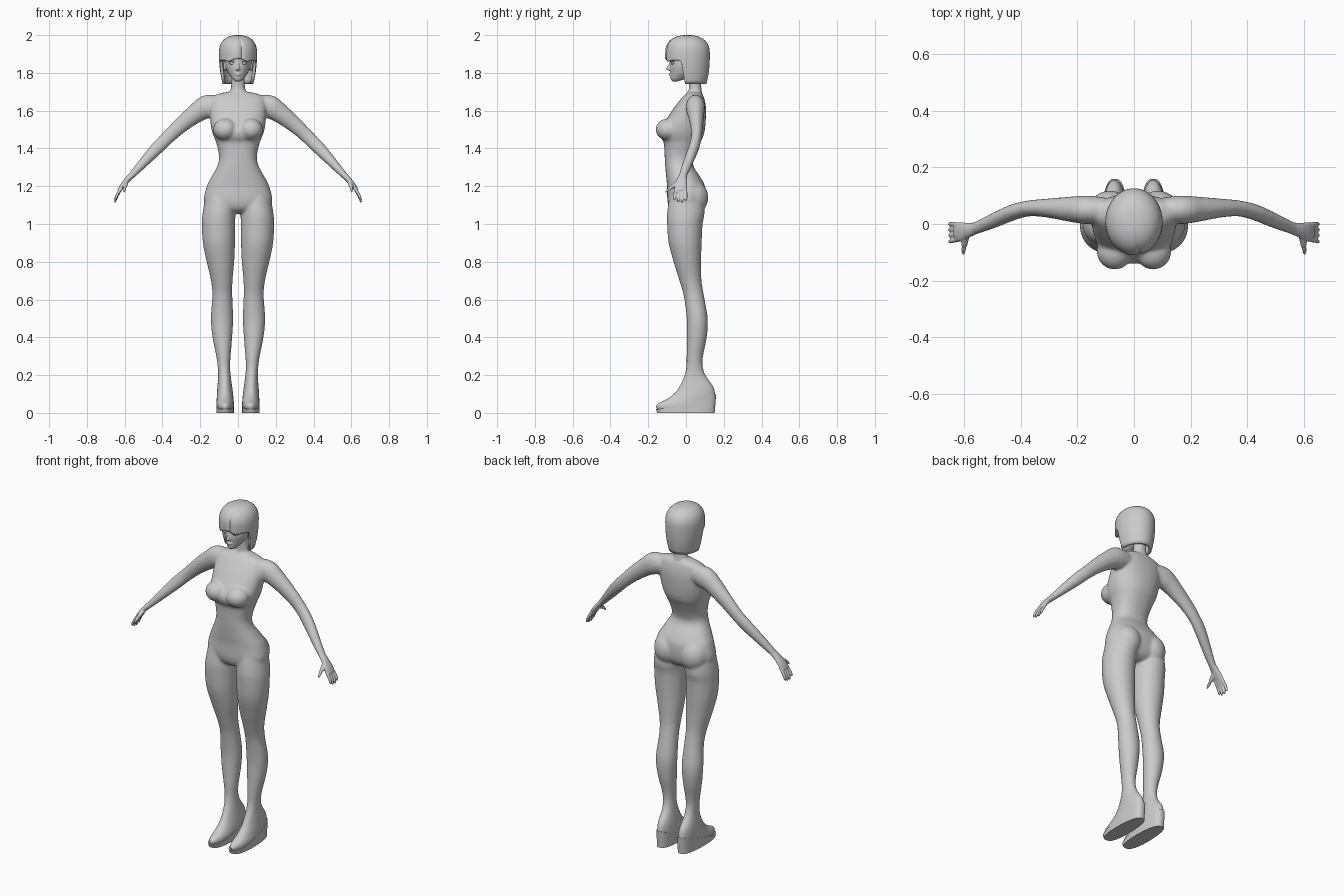
import bpy, bmesh, math
from mathutils import Vector, Matrix

if "Cube" in bpy.data.objects:
    bpy.data.objects.remove(bpy.data.objects["Cube"])


def catmull(rows, n):
    out = []
    for i in range(len(rows) - 1):
        p = [rows[max(i - 1, 0)], rows[i], rows[i + 1], rows[min(i + 2, len(rows) - 1)]]
        for k in range(n):
            t = k / n
            out.append([0.5 * (2 * b + (c - a) * t + (2 * a - 5 * b + 4 * c - d) * t * t
                               + (3 * b - a - 3 * c + d) * t ** 3) for a, b, c, d in zip(*p)])
    return out + [list(rows[-1])]


def loft(bm, rows, s=1, seg=32, e=2.0, along=False, sub=4):
    """Skin rings (x, y, z, a, b); along=True turns rings square to the path."""
    rows = catmull(rows, sub)
    pts = [Vector((s * r[0], r[1], r[2])) for r in rows]
    rings = []
    for i, (r, c) in enumerate(zip(rows, pts)):
        u, v = Vector((1, 0, 0)), Vector((0, 1, 0))
        if along:
            t = (pts[min(i + 1, len(pts) - 1)] - pts[max(i - 1, 0)]).normalized()
            ref = Vector((0, 1, 0)) if abs(t.y) < 0.8 else Vector((1, 0, 0))
            u = (ref - t * ref.dot(t)).normalized()
            v = t.cross(u)
        ring = []
        for k in range(seg):
            ca, sa = math.cos(math.tau * k / seg), math.sin(math.tau * k / seg)
            ca = math.copysign(abs(ca) ** (2 / e), ca)
            sa = math.copysign(abs(sa) ** (2 / e), sa)
            ring.append(bm.verts.new(c + u * r[3] * ca + v * r[4] * sa))
        rings.append(ring)
    for p, q in zip(rings, rings[1:]):
        for k in range(seg):
            bm.faces.new((p[k], p[(k + 1) % seg], q[(k + 1) % seg], q[k]))
    bm.faces.new(rings[0])
    bm.faces.new(rings[-1])


def slices(table):
    """(z, centre x, half width, front y, back y) -> loft rows."""
    return [(cx, (f + b) / 2, z, w, (b - f) / 2) for z, cx, w, f, b in table]


def ball(bm, loc, size, rot=0):
    m = Matrix.Translation(loc) @ Matrix.Rotation(rot, 4, 'Y') @ Matrix.Diagonal((*size, 1))
    bmesh.ops.create_uvsphere(bm, u_segments=24, v_segments=16, radius=1, matrix=m)


def finish(name, bm, voxel=0, smooth=0, angle=180):
    bmesh.ops.recalc_face_normals(bm, faces=bm.faces[:])
    me = bpy.data.meshes.new(name)
    bm.to_mesh(me)
    bm.free()
    ob = bpy.data.objects.new(name, me)
    bpy.context.collection.objects.link(ob)
    bpy.ops.object.select_all(action='DESELECT')
    ob.select_set(True)
    bpy.context.view_layer.objects.active = ob
    bpy.ops.object.shade_smooth_by_angle(angle=math.radians(angle))
    if voxel:
        m = ob.modifiers.new("fuse", 'REMESH')
        m.mode, m.voxel_size, m.use_smooth_shade = 'VOXEL', voxel, True
    if smooth:
        m = ob.modifiers.new("soften", 'SMOOTH')
        m.factor, m.iterations = 0.5, smooth
    return ob


# Body: torso, neck, limbs fused into one skin
bm = bmesh.new()
loft(bm, slices([
    (1.055, 0, .05, -.04, .05), (1.075, 0, .13, -.08, .08), (1.12, 0, .18, -.098, .10),
    (1.20, 0, .165, -.10, .10), (1.25, 0, .14, -.105, .075), (1.31, 0, .108, -.11, .038),
    (1.36, 0, .10, -.113, .045), (1.43, 0, .115, -.118, .075), (1.46, 0, .127, -.135, .09),
    (1.50, 0, .14, -.138, .10), (1.56, 0, .148, -.10, .105), (1.62, 0, .15, -.06, .105),
    (1.67, 0, .14, -.02, .095), (1.69, 0, .10, .0, .085), (1.70, 0, .05, .01, .08)]), e=2.3, seg=48)
loft(bm, slices([(1.64, 0, .07, -.02, .09), (1.695, 0, .045, .01, .085),
                 (1.74, 0, .036, .015, .08), (1.82, 0, .036, .01, .08)]))
for s in (1, -1):
    ball(bm, (s * .068, -.095, 1.50), (.064, .066, .058))
    ball(bm, (s * .085, .03, 1.14), (.083, .088, .095))
    loft(bm, slices([
        (.012, .068, .043, -.145, .148), (.03, .068, .046, -.162, .155), (.05, .068, .046, -.15, .158),
        (.07, .068, .045, -.108, .158), (.10, .069, .043, -.065, .156), (.14, .070, .039, -.035, .145),
        (.20, .072, .033, -.008, .103), (.25, .075, .033, .002, .088), (.30, .077, .038, .003, .09),
        (.40, .083, .052, .005, .11), (.50, .085, .059, .004, .115), (.62, .083, .053, -.012, .095),
        (.70, .086, .057, -.035, .082), (.80, .093, .073, -.066, .08), (.90, .101, .085, -.092, .083),
        (1.0, .103, .088, -.10, .088), (1.06, .10, .087, -.10, .098), (1.16, .09, .08, -.085, .09)]), s)
    loft(bm, [(.08, .05, 1.63, .04, .045), (.16, .05, 1.622, .05, .062), (.22, .052, 1.588, .045, .052),
              (.30, .056, 1.525, .034, .042), (.37, .055, 1.46, .028, .036), (.43, .04, 1.40, .028, .034),
              (.50, .01, 1.325, .026, .026), (.56, -.015, 1.26, .022, .018),
              (.59, -.022, 1.23, .025, .014)], s, along=True)
finish("body", bm, .007, 6)

# Hands
for s, side in ((1, "left"), (-1, "right")):
    bm = bmesh.new()
    loft(bm, [(.56, -.015, 1.26, .021, .017), (.585, -.022, 1.235, .026, .015),
              (.61, -.027, 1.205, .034, .013), (.63, -.029, 1.175, .031, .010)], s, along=True)
    for k, ln in enumerate((.88, 1.0, .98, .85)):
        y = .0 - .0195 * k
        loft(bm, [(.617, y * .85 - .004, 1.19, .009, .009), (.637, y, 1.19 - .035 * ln, .008, .008),
                  (.649, y * 1.05, 1.19 - .065 * ln, .007, .007),
                  (.650, y * 1.05, 1.19 - .077 * ln, .004, .004)], s, 12, along=True)
    loft(bm, [(.59, -.03, 1.225, .012, .012), (.597, -.062, 1.205, .012, .012),
              (.601, -.09, 1.185, .008, .008), (.602, -.108, 1.168, .004, .004)], s, 12, along=True)
    finish(side + "_hand", bm, .004, 2)

# Wedge soles, thicker toward the heel
for s, side in ((1, "left"), (-1, "right")):
    bm = bmesh.new()
    bot, top = [], []
    for k in range(40):
        a = math.tau * k / 40
        ca, sa = math.cos(a), math.sin(a)
        y = .158 * math.copysign(abs(sa) ** .8, sa)
        x = .068 + (.047 - .03 * max(y, 0)) * math.copysign(abs(ca) ** .7, ca)
        bot.append(bm.verts.new((s * x, y * .96, 0)))
        top.append(bm.verts.new((s * x, y * 1.01, .02 + .08 * ((y + .158) / .316) ** 1.4)))
    for k in range(40):
        j = (k + 1) % 40
        bm.faces.new((bot[k], bot[j], top[j], top[k]))
    bm.faces.new(bot)
    bmesh.ops.triangulate(bm, faces=[bm.faces.new(top)])
    finish(side + "_wedge_sole", bm, angle=40)

# Head with nose, lips, brow and ears
bm = bmesh.new()
loft(bm, slices([
    (1.755, 0, .012, -.072, -.045), (1.765, 0, .026, -.081, -.01), (1.78, 0, .039, -.083, .03),
    (1.80, 0, .053, -.083, .06), (1.83, 0, .065, -.086, .085), (1.86, 0, .070, -.084, .098),
    (1.90, 0, .074, -.088, .10), (1.95, 0, .062, -.06, .08), (1.98, 0, .02, -.02, .03)]))
loft(bm, [(0, -.078, 1.862, .006, .008), (0, -.085, 1.84, .006, .009),
          (0, -.092, 1.823, .010, .014), (0, -.085, 1.812, .007, .009)], seg=16)
ball(bm, (0, -.081, 1.795), (.017, .009, .004))
ball(bm, (0, -.080, 1.788), (.014, .009, .004))
for s in (1, -1):
    ball(bm, (s * .07, .015, 1.835), (.008, .016, .027))
finish("head", bm, .004, 3)

# Eyes and upper lids
bm = bmesh.new()
for s in (1, -1):
    ball(bm, (s * .030, -.070, 1.851), (.017, .010, .008), -s * .12)
    ball(bm, (s * .031, -.071, 1.859), (.020, .012, .003), -s * .15)
finish("eyes", bm)

# Bob hair: short fringe in front, long at the sides and back
bm = bmesh.new()
N, R = 96, 24
crown = bm.verts.new((0, .008, 2))
cols = []
for k in range(N):
    a = math.tau * k / N
    ca, sa = math.cos(a), math.sin(a)
    f = min(max((sa + .28) / .14, 0), 1)
    fringe = 1.865 + .012 * abs(math.sin(3 * a)) - .012 * abs(ca)
    zb = fringe + (1.742 - fringe) * f
    part = .006 * math.exp(-((a - math.radians(281)) / .07) ** 2)
    col = []
    for r in range(1, R + 1):
        z = 2 - (2 - zb) * (r / R) ** 1.8
        low = max(1.9 - z, 0) / .16
        w = (1 - (max(z - 1.9, 0) / .1) ** 2.5) ** .42
        x = .101 * w * (1 - .2 * low ** 2) * ca
        y = .008 + .118 * w * (1 - .16 * low ** 2.5) * sa
        d = 1 - part / .1 * w
        col.append(bm.verts.new((x * d, y * d, z)))
    cols.append(col)
for k in range(N):
    p, q = cols[k], cols[(k + 1) % N]
    bm.faces.new((crown, p[0], q[0]))
    for r in range(R - 1):
        bm.faces.new((p[r], p[r + 1], q[r + 1], q[r]))
hair = finish("bob_hair", bm, angle=50)
m = hair.modifiers.new("thickness", 'SOLIDIFY')
m.thickness, m.offset = .016, -1
